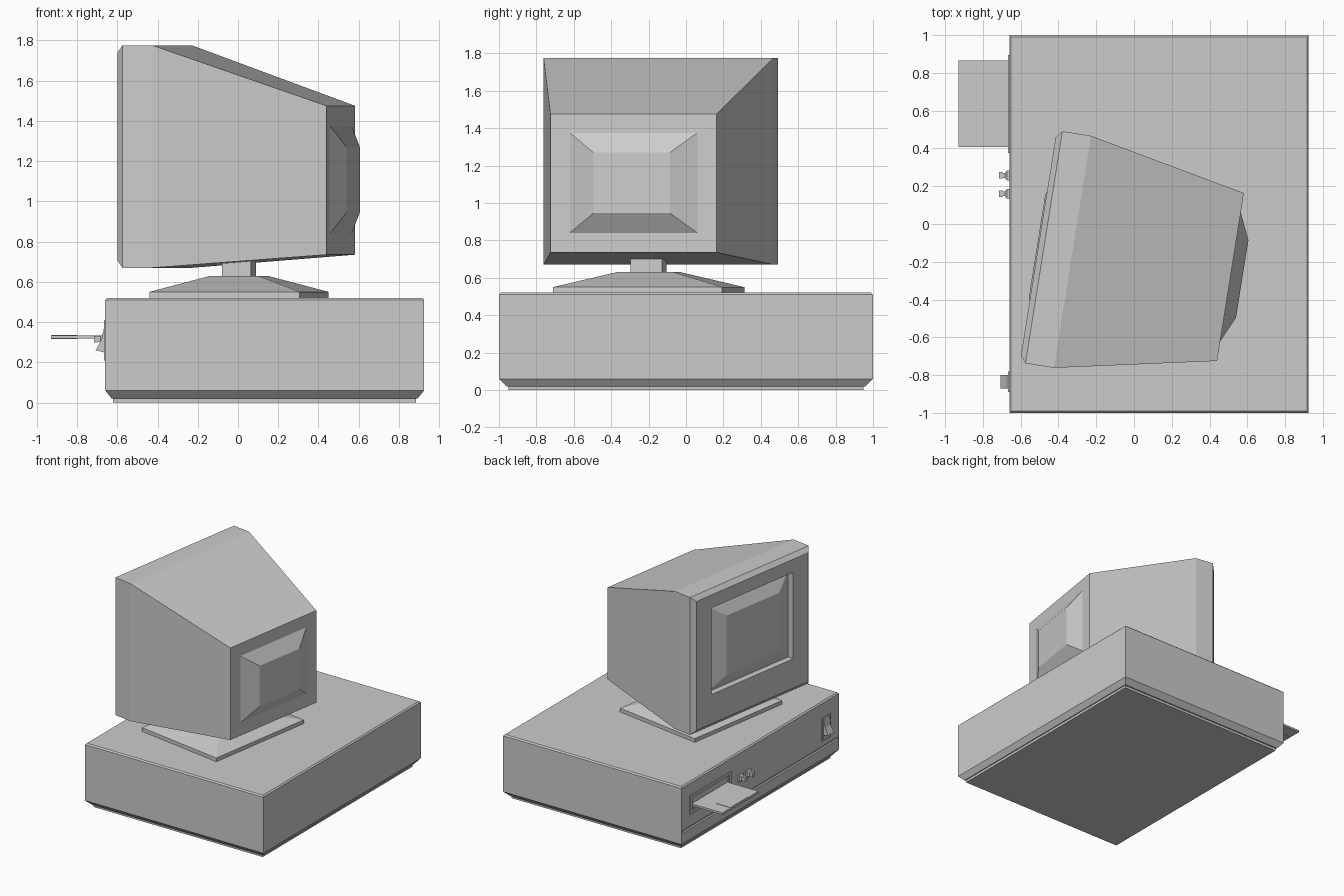
import bpy, bmesh, math
from mathutils import Matrix

if "Cube" in bpy.data.objects:
    bpy.data.objects.remove(bpy.data.objects["Cube"])

TURN = Matrix.Translation((0.005, -0.2, 0)) @ Matrix.Rotation(math.radians(-9.05), 4, 'Z')


def rect_x(x, y0, y1, z0, z1):
    return [(x, y0, z0), (x, y1, z0), (x, y1, z1), (x, y0, z1)]


def rect_z(z, x0, x1, y0, y1):
    return [(x0, y0, z), (x1, y0, z), (x1, y1, z), (x0, y1, z)]


def loft(name, rings, matrix=None):
    """Skin a stack of equal-sized outlines and cap both ends."""
    bm = bmesh.new()
    loops = [[bm.verts.new(p) for p in ring] for ring in rings]
    n = len(loops[0])
    for a, b in zip(loops, loops[1:]):
        for i in range(n):
            j = (i + 1) % n
            bm.faces.new((a[i], a[j], b[j], b[i]))
    bm.faces.new(loops[0][::-1])
    bm.faces.new(loops[-1])
    bmesh.ops.recalc_face_normals(bm, faces=bm.faces)
    mesh = bpy.data.meshes.new(name)
    bm.to_mesh(mesh)
    bm.free()
    obj = bpy.data.objects.new(name, mesh)
    bpy.context.collection.objects.link(obj)
    if matrix:
        obj.matrix_world = matrix
    return obj


def box(name, x0, x1, y0, y1, z0, z1):
    return loft(name, [rect_z(z0, x0, x1, y0, y1), rect_z(z1, x0, x1, y0, y1)])


def cut(target, name, *size):
    cutter = box(name, *size)
    cutter.hide_render = True
    cutter.hide_viewport = False
    cutter.display_type = 'WIRE'
    mod = target.modifiers.new(name, 'BOOLEAN')
    mod.operation = 'DIFFERENCE'
    mod.solver = 'EXACT'
    mod.object = cutter
    bpy.context.view_layer.objects.active = target
    bpy.ops.object.modifier_apply(modifier=name)
    bpy.data.objects.remove(cutter)


# Desktop case: plinth, undercut, walls and softened top edge
case = loft("case", [
    rect_z(0.00, -0.62, 0.885, -0.95, 0.95),
    rect_z(0.02, -0.62, 0.885, -0.95, 0.95),
    rect_z(0.02, -0.628, 0.893, -0.96, 0.96),
    rect_z(0.06, -0.66, 0.925, -1, 1),
    rect_z(0.51, -0.66, 0.925, -1, 1),
    rect_z(0.52, -0.65, 0.915, -0.99, 0.99)])
cut(case, "groove_cutter", -0.7, -0.645, -0.985, 0.985, 0.145, 0.165)
cut(case, "drive_cutter", -0.7, -0.60, 0.40, 0.875, 0.285, 0.39)
cut(case, "switch_cutter", -0.7, -0.635, -0.88, -0.79, 0.22, 0.385)


# Thin raised surrounds with a sunken middle
def surround(name, y0, y1, z0, z1, rim, depth):
    inner = (y0 + rim, y1 - rim, z0 + rim, z1 - rim)
    loft(name, [rect_x(-0.655, y0, y1, z0, z1), rect_x(-0.667, y0, y1, z0, z1),
                rect_x(-0.667, *inner), rect_x(-0.66 + depth, *inner)])


surround("drive_bezel", 0.375, 0.895, 0.26, 0.41, 0.022, 0.03)
surround("switch_bezel", -0.89, -0.78, 0.21, 0.395, 0.012, 0.015)

# Disk half inserted in the drive, with a shutter plate
box("disk", -0.93, -0.62, 0.408, 0.865, 0.318, 0.334)
box("disk_shutter", -0.928, -0.80, 0.53, 0.76, 0.316, 0.337)

# Two stepped push buttons
for y in (0.16, 0.257):
    loft("button", [rect_x(x, y - w, y + w, 0.315 - w, 0.315 + w)
                    for x, w in ((-0.65, 0.026), (-0.672, 0.026), (-0.684, 0.013),
                                 (-0.697, 0.013), (-0.697, 0.017), (-0.715, 0.017))])

# Rocker switch
profile = [(-0.64, 0.38), (-0.664, 0.38), (-0.678, 0.315), (-0.707, 0.26),
           (-0.66, 0.248), (-0.64, 0.225)]
loft("power_switch", [[(x, y, z) for x, z in profile] for y in (-0.87, -0.80)])

# Swivel foot and neck
loft("monitor_foot", [rect_z(z, -a, a, -b, b) for z, a, b in (
    (0.52, 0.378, 0.458), (0.55, 0.378, 0.458), (0.63, 0.12, 0.153))], TURN)
loft("monitor_neck", [rect_z(z, -0.073, 0.073, -0.085, 0.085) for z in (0.62, 0.71)], TURN)

# Monitor: bulged screen, recess, bezel, shell and rear bulge in one skin
loft("monitor", [rect_x(u, -h, h, z0, z1) for u, h, z0, z1 in (
    (-0.525, 0.275, 1.05, 1.525),
    (-0.468, 0.427, 0.94, 1.635),
    (-0.518, 0.427, 0.94, 1.635),
    (-0.518, 0.585, 0.705, 1.74),
    (-0.488, 0.622, 0.67, 1.775),
    (-0.335, 0.622, 0.67, 1.775),
    (0.512, 0.45, 0.735, 1.475),
    (0.512, 0.345, 0.84, 1.375),
    (0.575, 0.208, 0.945, 1.27))], TURN)
